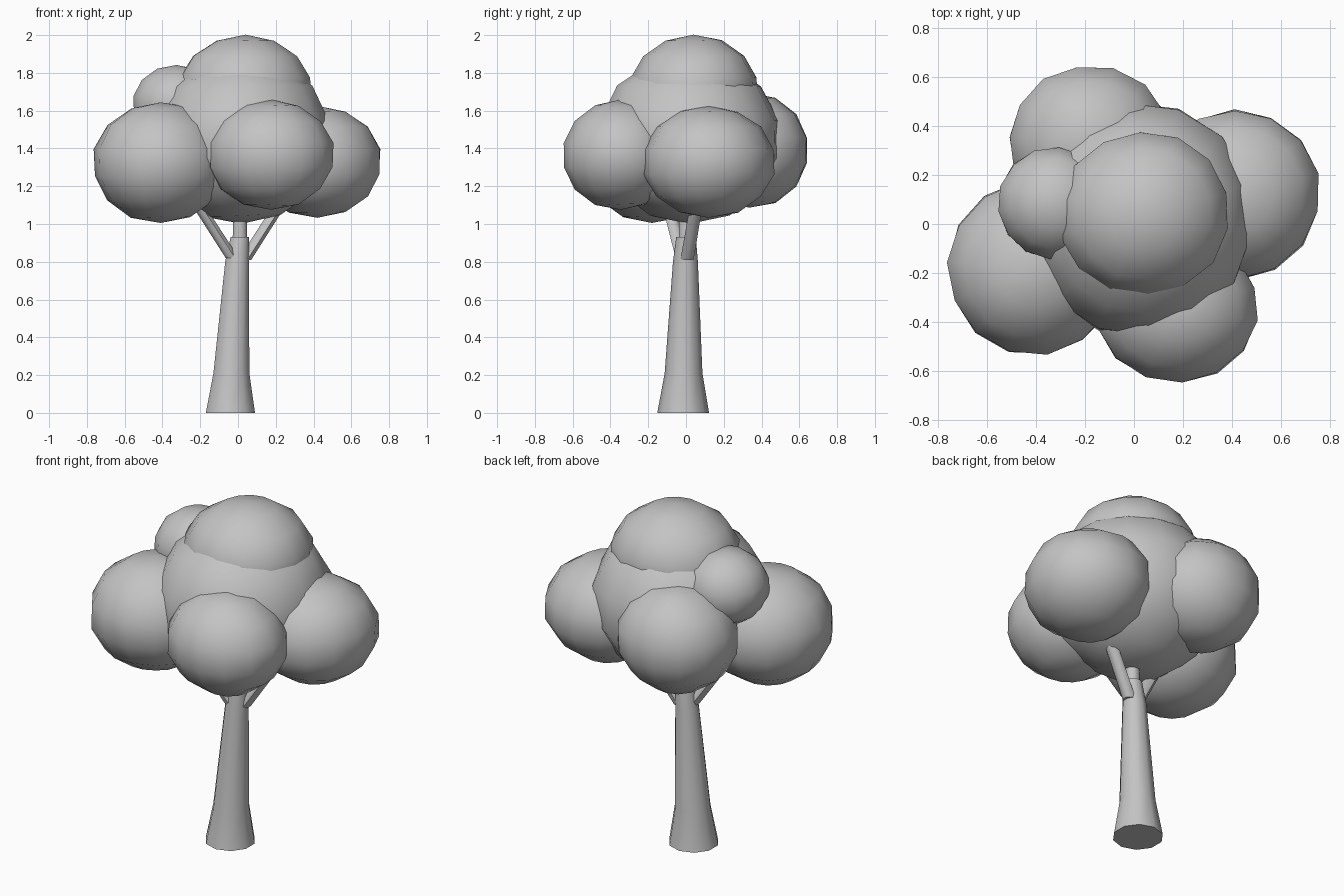
import bpy
import bmesh
import math
import random
from mathutils import Vector, Matrix, noise

random.seed(4)
cube = bpy.data.objects.get("Cube")
if cube:
    bpy.data.objects.remove(cube, do_unlink=True)

# One plain grey for the whole tree
grey = bpy.data.materials.new("plain grey")
grey.use_nodes = True
colour = (0.55, 0.55, 0.55, 1)
grey.diffuse_color = colour
grey.node_tree.nodes["Principled BSDF"].inputs["Base Color"].default_value = colour


def finish(bm, name, angle):
    """Turn a bmesh into a smooth-shaded object."""
    bmesh.ops.recalc_face_normals(bm, faces=bm.faces)
    mesh = bpy.data.meshes.new(name)
    bm.to_mesh(mesh)
    bm.free()
    mesh.materials.append(grey)
    obj = bpy.data.objects.new(name, mesh)
    bpy.context.collection.objects.link(obj)
    bpy.ops.object.select_all(action='DESELECT')
    obj.select_set(True)
    bpy.context.view_layer.objects.active = obj
    bpy.ops.object.shade_smooth_by_angle(angle=math.radians(angle))
    return obj


def leaf_clump(name, centre, radii):
    """Coarse round clump with a slightly uneven surface."""
    bm = bmesh.new()
    bmesh.ops.create_uvsphere(bm, u_segments=14, v_segments=7, radius=1)
    spin = Matrix.Rotation(random.uniform(0, 0.4), 4, 'Z')
    for v in bm.verts:
        p = spin @ v.co
        p *= 1 + 0.03 * noise.noise(p * 1.5 + Vector(centre) * 7)
        v.co = Vector(centre) + Vector(a * r for a, r in zip(p, radii))
    return finish(bm, name, 80)


def limb(name, sections, sides):
    """Tapered tube through (x, y, z, radius) sections, with flat ends."""
    bm = bmesh.new()
    rings = []
    for x, y, z, r in sections:
        turns = [2 * math.pi * (i + 0.5) / sides for i in range(sides)]
        rings.append([bm.verts.new((x + r * math.cos(t), y + r * math.sin(t), z))
                      for t in turns])
    for low, high in zip(rings, rings[1:]):
        for i in range(sides):
            j = (i + 1) % sides
            bm.faces.new((low[i], low[j], high[j], high[i]))
    bm.faces.new(rings[0])
    bm.faces.new(rings[-1])
    return finish(bm, name, 50)


# Trunk with a flared foot
limb("trunk", [(-0.04, -0.015, 0, 0.137), (-0.035, -0.013, 0.21, 0.1),
               (-0.005, -0.003, 0.8, 0.066), (0.01, 0, 0.93, 0.052)], 10)

# Branches rising into the crown
limb("middle_branch", [(0.01, 0, 0.88, 0.042), (0.01, 0, 1.2, 0.036)], 8)
limb("right_branch", [(-0.03, -0.02, 0.82, 0.038), (-0.23, -0.1, 1.13, 0.036)], 8)
limb("left_branch", [(0.035, 0.005, 0.81, 0.038), (0.24, 0.06, 1.13, 0.036)], 8)

# Crown
leaf_clump("crown_core", (0.02, 0.02, 1.45), (0.48, 0.49, 0.45))
leaf_clump("crown_top", (0.04, 0.04, 1.71), (0.36, 0.345, 0.29))
leaf_clump("crown_right", (-0.41, -0.18, 1.325), (0.36, 0.365, 0.32))
leaf_clump("crown_front", (0.175, -0.345, 1.365), (0.345, 0.31, 0.29))
leaf_clump("crown_left", (0.42, 0.12, 1.33), (0.35, 0.353, 0.295))
leaf_clump("crown_back", (-0.18, 0.335, 1.39), (0.34, 0.32, 0.305))
leaf_clump("crown_small", (-0.325, 0.085, 1.63), (0.235, 0.235, 0.21))
